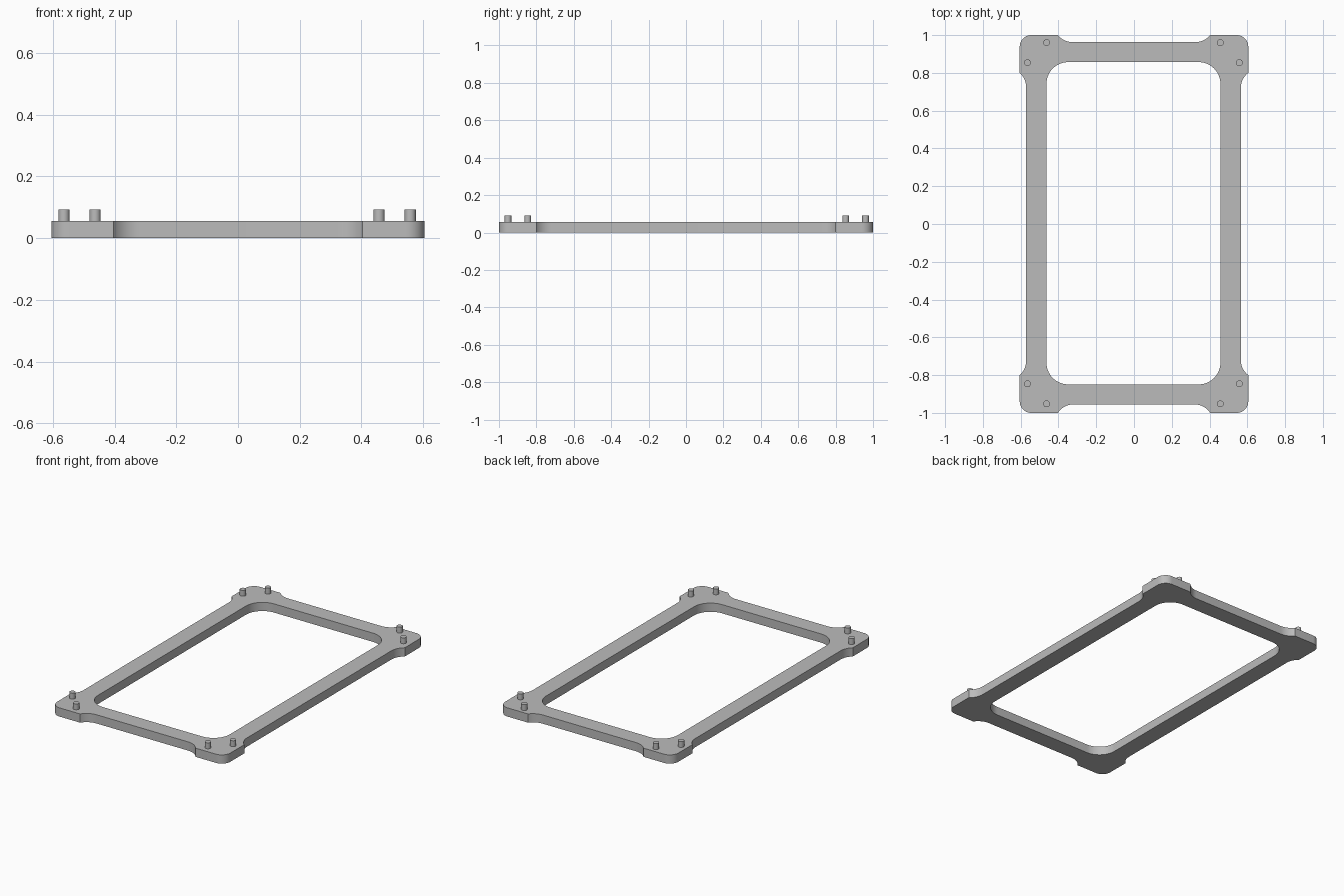
import bpy, bmesh
from math import sin, cos, acos, pi
from mathutils import Vector

if "Cube" in bpy.data.objects:
    bpy.data.objects.remove(bpy.data.objects["Cube"])

HALF_X, HALF_Y = 0.605, 1.0       # outer size of the corner pads
PAD_X, PAD_Y = 0.403, 0.80        # where the pads end
RAIL_X, RAIL_Y = 0.5685, 0.959    # outer edge of the rails
HOLE_X, HOLE_Y = 0.4605, 0.853    # inner edge of the rails
SHIFT = Vector((-0.003, 0.004))   # rails and pegs sit slightly off centre
THICK, PEG_TOP, PEG_R = 0.055, 0.092, 0.018
QUADS = [(1, 1), (-1, 1), (-1, -1), (1, -1)]

grey = bpy.data.materials.new("plain grey")
grey.diffuse_color = (0.5, 0.5, 0.5, 1)
grey.use_nodes = True
grey.node_tree.nodes["Principled BSDF"].inputs["Base Color"].default_value = grey.diffuse_color


def arc(cx, cy, r, a0, a1, n=10):
    return [(cx + r * cos(a0 + (a1 - a0) * i / n),
             cy + r * sin(a0 + (a1 - a0) * i / n)) for i in range(n + 1)]


def outer_corner(sx, sy):
    """Fillet up from the side rail, round the pad, fillet down to the end rail."""
    r, rc = 0.10, 0.06
    rx, ry = RAIL_X + sx * SHIFT.x, RAIL_Y + sy * SHIFT.y
    ax, ay = acos(1 - (HALF_X - rx) / r), acos(1 - (HALF_Y - ry) / r)
    return (arc(rx + r, PAD_Y - r * sin(ax), r, pi, pi - ax)
            + arc(HALF_X - rc, HALF_Y - rc, rc, 0, pi / 2)
            + arc(PAD_X - r * sin(ay), ry + r, r, -pi / 2 + ay, -pi / 2))


def inner_corner(sx, sy):
    r = 0.115
    return arc(HOLE_X + sx * SHIFT.x - r, HOLE_Y + sy * SHIFT.y - r, r, 0, pi / 2, 14)


def loop(corner):
    pts = []
    for sx, sy in QUADS:
        c = [(sx * x, sy * y) for x, y in corner(sx, sy)]
        pts += c if sx * sy > 0 else c[::-1]
    return pts


def finish(name, bm):
    bmesh.ops.recalc_face_normals(bm, faces=bm.faces)
    me = bpy.data.meshes.new(name)
    bm.to_mesh(me)
    bm.free()
    me.materials.append(grey)
    ob = bpy.data.objects.new(name, me)
    bpy.context.collection.objects.link(ob)
    bpy.ops.object.select_all(action='DESELECT')
    ob.select_set(True)
    bpy.context.view_layer.objects.active = ob
    bpy.ops.object.shade_smooth_by_angle(angle=pi / 6)
    return ob


# Frame plate with its rounded opening
bm = bmesh.new()
edges = []
for corner in (outer_corner, inner_corner):
    vs = [bm.verts.new((x, y, 0)) for x, y in loop(corner)]
    edges += [bm.edges.new((vs[i - 1], vs[i])) for i in range(len(vs))]
bmesh.ops.triangle_fill(bm, edges=edges, use_beauty=True, normal=(0, 0, 1))
top = bmesh.ops.extrude_face_region(bm, geom=bm.faces[:])
bmesh.ops.translate(bm, vec=(0, 0, THICK),
                    verts=[g for g in top["geom"] if isinstance(g, bmesh.types.BMVert)])
finish("frame", bm)

# Two locating pegs on each corner pad
for i, (sx, sy) in enumerate(QUADS):
    for j, (x, y) in enumerate([(0.561, 0.85), (0.46, 0.956)]):
        bm = bmesh.new()
        bmesh.ops.create_cone(bm, cap_ends=True, segments=24, radius1=PEG_R,
                              radius2=PEG_R, depth=PEG_TOP - THICK + 0.01)
        ob = finish(f"peg_{2 * i + j + 1}", bm)
        ob.location = (sx * x + SHIFT.x, sy * y + SHIFT.y, (PEG_TOP + THICK - 0.01) / 2)
